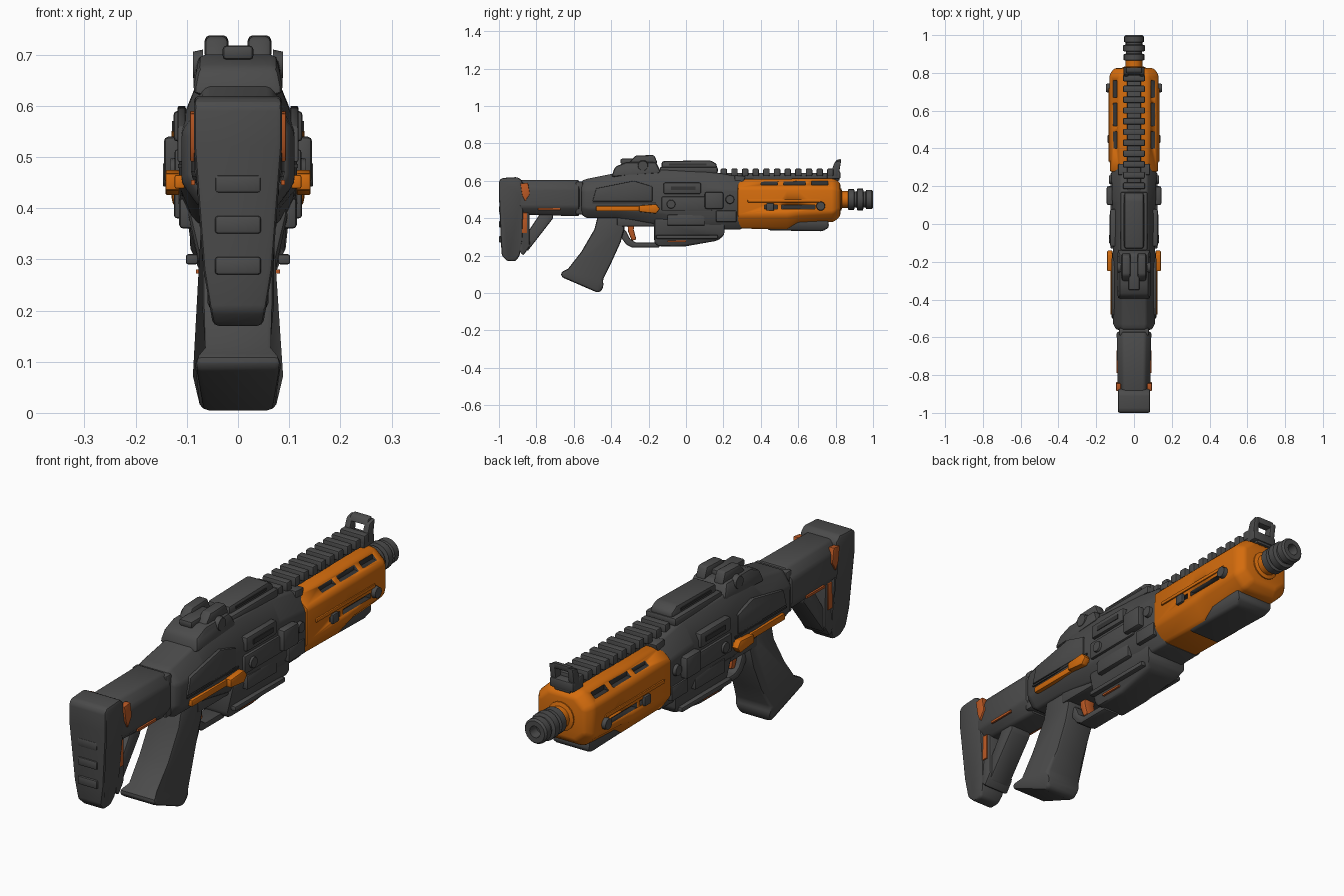
import bpy, bmesh, math
from mathutils import Vector

if "Cube" in bpy.data.objects:
    bpy.data.objects.remove(bpy.data.objects["Cube"])


def material(name, rgb):
    m = bpy.data.materials.new(name)
    m.diffuse_color = (*rgb, 1)
    m.use_nodes = True
    m.node_tree.nodes["Principled BSDF"].inputs["Base Color"].default_value = m.diffuse_color
    return m


GREY = material("dark grey", (0.07, 0.07, 0.07))
BLACK = material("groove black", (0.035, 0.035, 0.035))
ORANGE = material("orange", (0.66, 0.15, 0.004))
RUST = material("red orange", (0.5, 0.1, 0.018))


def finish(name, bm, mats, bevel=0.0, smooth=35):
    """Bevel sharp edges, create the object and shade it."""
    bmesh.ops.recalc_face_normals(bm, faces=bm.faces[:])
    if bevel:
        edges = [e for e in bm.edges if len(e.link_faces) == 2 and e.calc_face_angle(0) > 0.5]
        bmesh.ops.bevel(bm, geom=edges, offset=bevel, segments=2, profile=0.5,
                        affect='EDGES', clamp_overlap=True)
    me = bpy.data.meshes.new(name)
    bm.to_mesh(me)
    bm.free()
    for m in mats:
        me.materials.append(m)
    ob = bpy.data.objects.new(name, me)
    bpy.context.collection.objects.link(ob)
    bpy.ops.object.select_all(action='DESELECT')
    ob.select_set(True)
    bpy.context.view_layer.objects.active = ob
    bpy.ops.object.shade_smooth_by_angle(angle=math.radians(smooth))
    return ob


def prism(name, pts, half, mat, bevel=0.01, x=0.0):
    """Side profile (y, z) thickened along x; half may be a function of z."""
    f = half if callable(half) else (lambda z: half)
    bm = bmesh.new()
    a = [bm.verts.new((x - f(z), y, z)) for y, z in pts]
    b = [bm.verts.new((x + f(z), y, z)) for y, z in pts]
    bm.faces.new(a)
    bm.faces.new(b[::-1])
    for i in range(len(pts)):
        j = (i + 1) % len(pts)
        bm.faces.new((a[i], b[i], b[j], a[j]))
    return finish(name, bm, [mat], bevel)


def box(name, y0, y1, z0, z1, half, mat, bevel=0.008, x=0.0):
    return prism(name, [(y0, z0), (y1, z0), (y1, z1), (y0, z1)], half, mat, bevel, x)


def loft(name, sections, mats, bevel=0.01):
    """Eight-sided tube; section = y, bottom, low, high, top, bottom_w, w, top_w."""
    bm = bmesh.new()
    rings = []
    for y, zb, zl, zh, zt, bw, w, tw in sections:
        half = [(bw, zb), (w, zl), (w, zh), (tw, zt)]
        ring = half + [(-x, z) for x, z in reversed(half)]
        rings.append([bm.verts.new((x, y, z)) for x, z in ring])
    for r, s in zip(rings, rings[1:]):
        for i in range(8):
            j = (i + 1) % 8
            bm.faces.new((r[i], r[j], s[j], s[i]))
    bm.faces.new(rings[0])
    bm.faces.new(rings[-1])
    return finish(name, bm, mats, bevel)


def lathe(name, profile, mat, z=0.5, n=20):
    """Revolve (y, radius) around the barrel axis."""
    bm = bmesh.new()
    rings = [[bm.verts.new((r * math.cos(k * math.tau / n), y, z + r * math.sin(k * math.tau / n)))
              for k in range(n)] for y, r in profile]
    for r, s in zip(rings, rings[1:]):
        for k in range(n):
            bm.faces.new((r[k], r[(k + 1) % n], s[(k + 1) % n], s[k]))
    bm.faces.new(rings[0])
    bm.faces.new(rings[-1])
    return finish(name, bm, [mat])


def side_disc(name, s, x, y, z, r, depth, mat):
    """Round knob facing sideways."""
    bm = bmesh.new()
    bmesh.ops.create_cone(bm, cap_ends=True, segments=16, radius1=r, radius2=r * 0.85, depth=depth)
    for v in bm.verts:
        v.co = Vector((s * (x + v.co.z), y + v.co.x, z + v.co.y))
    return finish(name, bm, [mat])


# --- Stock: butt pad, tube, brace ---
prism("butt_pad", [(-1, .60), (-.985, .615), (-.90, .62), (-.875, .60), (-.87, .52), (-.875, .28),
                   (-.89, .20), (-.91, .17), (-.955, .17), (-.985, .20), (-.99, .28), (-1, .52)],
      lambda z: .086 if z > .5 else .05 + (z - .17) * .16 if z > .19 else .048, GREY, .012)
for i, z in enumerate((.27, .35, .43)):
    box(f"butt_rib_{i}", -1.0, -.98, z, z + .035, .045, GREY, .006)
loft("stock_tube", [(-.89, .42, .46, .56, .605, .05, .085, .055),
                    (-.57, .41, .46, .56, .605, .055, .092, .06)], [GREY], .012)
box("stock_collar", -.59, -.55, .42, .595, .08, GREY)
prism("stock_upright", [(-.89, .60), (-.84, .58), (-.835, .25), (-.87, .20), (-.89, .22)], .06, GREY)
prism("stock_brace", [(-.85, .22), (-.71, .40), (-.71, .44), (-.77, .44), (-.85, .32)], .05, GREY)
for s in (1, -1):
    prism("stock_upper_inlay", [(-.885, .585), (-.845, .59), (-.835, .53), (-.86, .49), (-.875, .52)],
          .012, RUST, .003, s * .082)
    box("stock_lower_inlay", -.885, -.85, .32, .43, .008, RUST, .003, s * .058)
    box("stock_tube_inlay", -.79, -.67, .445, .455, .004, RUST, 0, s * .088)

# --- Receiver ---
loft("receiver", [(-.56, .42, .46, .55, .60, .07, .095, .06),
                  (-.53, .40, .45, .55, .61, .075, .11, .065),
                  (-.38, .40, .45, .56, .64, .075, .112, .065),
                  (-.30, .39, .44, .56, .67, .075, .115, .07),
                  (-.12, .36, .43, .56, .66, .08, .112, .075),
                  (.12, .34, .41, .56, .65, .085, .115, .07),
                  (.30, .34, .41, .55, .62, .08, .12, .07)], [GREY], .01)
for s in (1, -1):
    # raised side panels and ejection port
    box("port_cover", -.12, .08, .53, .59, .018, GREY, .008, s * .108)
    box("port_recess", -.08, .05, .55, .57, .004, BLACK, 0, s * .125)
    box("side_panel", -.13, .14, .44, .515, .012, GREY, .006, s * .112)
    box("side_clip", .10, .20, .45, .54, .02, GREY, .01, s * .125)
    box("front_panel", .16, .27, .38, .44, .012, GREY, .006, s * .113)
    box("lower_panel", -.1, .1, .36, .42, .015, GREY, .008, s * .1)
    prism("rear_panel", [(-.5, .49), (-.18, .49), (-.18, .57), (-.28, .60), (-.48, .56)],
          .008, GREY, .004, s * .11)
    box("panel_groove", -.5, -.16, .478, .486, .004, BLACK, 0, s * .113)
    side_disc("receiver_pin", s, .125, -.08, .475, .025, .015, GREY)
    side_disc("receiver_knob", s, .122, .235, .50, .025, .02, GREY)
    # orange side stripe with thicker front catch
    box("side_stripe", -.48, -.15, .438, .465, .01, ORANGE, .004, s * .114)
    prism("stripe_catch", [(-.25, .435), (-.16, .425), (-.14, .45), (-.16, .475), (-.25, .468)],
          .014, ORANGE, .004, s * .128)

# --- Rear sight hump ---
prism("sight_base", [(-.40, .62), (-.38, .675), (-.32, .70), (-.16, .70), (-.13, .64)],
      lambda z: .078 if z > .65 else .09, GREY, .015)
for s in (1, -1):
    prism("rear_sight_ear", [(-.31, .69), (-.27, .735), (-.17, .738), (-.15, .69)],
          .023, GREY, .01, s * .042)
    side_disc("sight_knob", s, .078, -.23, .68, .03, .02, GREY)
box("sight_bridge", -.35, -.2, .69, .718, .03, GREY)

# --- Top cover ---
box("top_cover_base", -.14, .17, .64, .675, .072, GREY, .01)
prism("top_cover", [(-.13, .66), (-.13, .705), (.13, .71), (.165, .69), (.165, .66)], .052, GREY, .012)
for s in (1, -1):
    box("cover_slot", -.09, .11, .683, .693, .004, BLACK, 0, s * .051)

# --- Handguard with cut slots ---
guard = loft("handguard", [(.275, .345, .41, .56, .61, .08, .128, .07),
                           (.54, .34, .41, .56, .61, .08, .13, .075),
                           (.60, .37, .42, .56, .612, .08, .13, .075),
                           (.79, .38, .43, .56, .612, .08, .13, .075),
                           (.825, .41, .45, .55, .59, .06, .105, .06)], [ORANGE, BLACK], .012)
bm = bmesh.new()
for s in (1, -1):
    for x, z, h, spans in ((.115, .588, .022, ((.40, .49), (.52, .64), (.67, .76))),
                           (.13, .46, .022, ((.42, .49), (.51, .69)))):
        for y0, y1 in spans:
            cube = bmesh.ops.create_cube(bm, size=1)["verts"]
            for v in cube:
                v.co = Vector((s * x + v.co.x * .05, (y0 + y1) / 2 + v.co.y * (y1 - y0), z + v.co.z * h))
for f in bm.faces:
    f.material_index = 1
cutter = finish("slot_cutter", bm, [ORANGE, BLACK])
cutter.hide_render = True
cutter.hide_viewport = True
mod = guard.modifiers.new("slots", 'BOOLEAN')
mod.operation, mod.solver, mod.object = 'DIFFERENCE', 'EXACT', cutter
for s in (1, -1):
    side_disc("guard_knob", s, .132, .72, .465, .026, .03, GREY)
    box("guard_clip", .43, .47, .44, .48, .008, GREY, .004, s * .132)
    box("guard_rib", .33, .72, .485, .50, .005, ORANGE, .003, s * .13)
prism("guard_shoulder", [(.26, .55), (.29, .55), (.32, .625), (.26, .63)], .085, GREY, .006)

# --- Lower fore grip ---
prism("fore_grip", [(.42, .37), (.44, .335), (.73, .33), (.765, .35), (.76, .395), (.44, .395)],
      lambda z: .072 if z < .345 else .088, GREY, .012)

# --- Accessory rail ---
box("rail", .16, .82, .60, .643, .036, GREY, .004)
for i in range(11):
    y = .185 + i * .057
    box(f"rail_tooth_{i}", y, y + .034, .625, .665, .058, GREY, .006)

# --- Front sight: leaning open frame ---
for s in (1, -1):
    prism("front_sight_post", [(.765, .62), (.815, .62), (.83, .71), (.795, .70)], .013, GREY, .005, s * .042)
prism("front_sight_top", [(.79, .69), (.825, .69), (.83, .717), (.805, .712)], .042, GREY, .006)
box("front_sight_foot", .755, .825, .61, .65, .055, GREY, .006)

# --- Barrel and muzzle ---
lathe("barrel_collar", [(.80, .06), (.83, .06), (.835, .045), (.88, .045)], ORANGE)
lathe("muzzle", [(.865, .045), (.868, .055), (.898, .055), (.902, .043), (.912, .043), (.916, .058),
                 (.945, .058), (.95, .044), (.96, .044), (.964, .052), (.992, .052), (1, .045),
                 (1, .024), (.96, .02)], GREY)

# --- Lower housing ---
prism("lower_housing", [(-.17, .40), (-.17, .27), (-.15, .25), (0, .25), (.17, .28), (.205, .31), (.21, .40)],
      lambda z: .068 if z < .285 else .1, GREY, .014)
for s in (1, -1):
    box("housing_flange", -.16, .17, .29, .31, .012, GREY, .005, s * .09)
    box("housing_inlay", -.1, .0, .272, .28, .004, RUST, 0, s * .078)

# --- Trigger guard and trigger ---
prism("trigger_guard", [(-.35, .30), (-.32, .26), (-.29, .243), (-.14, .243), (-.14, .27),
                        (-.27, .27), (-.30, .29), (-.32, .33), (-.35, .36)], .04, GREY, .008)
prism("trigger", [(-.315, .41), (-.265, .41), (-.28, .34), (-.265, .285), (-.29, .28), (-.31, .33)],
      .025, RUST, .006)
box("trigger_housing", -.37, -.12, .355, .42, .075, GREY, .01)

# --- Pistol grip ---
prism("grip", [(-.47, .42), (-.49, .34), (-.56, .22), (-.63, .13), (-.67, .11), (-.665, .085), (-.48, .005),
               (-.455, .005), (-.44, .04), (-.445, .07), (-.40, .16), (-.35, .27), (-.33, .34), (-.33, .42)],
      lambda z: .085 if .03 < z < .12 else .07, GREY, .015)
